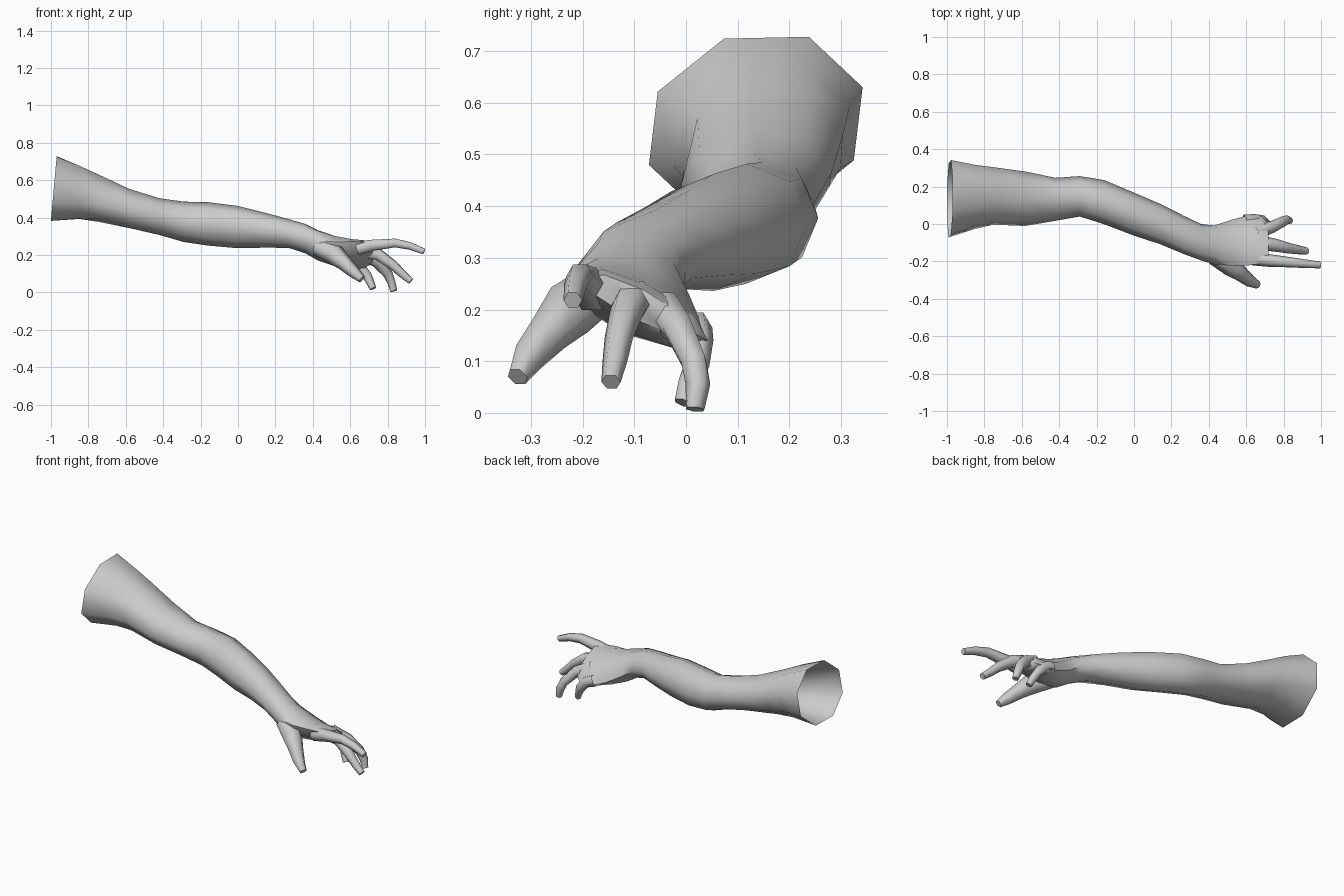
import bpy, bmesh, math
from mathutils import Vector


def loft(name, rings, cap_start=False, cap_end=True):
    """Skin a list of equal-length point rings into one smooth object."""
    bm = bmesh.new()
    loops = [[bm.verts.new(p) for p in r] for r in rings]
    n = len(loops[0])
    for a, b in zip(loops, loops[1:]):
        for i in range(n):
            j = (i + 1) % n
            bm.faces.new((a[i], a[j], b[j], b[i]))
    if cap_start:
        bm.faces.new(loops[0][::-1])
    if cap_end:
        bm.faces.new(loops[-1])
    bmesh.ops.recalc_face_normals(bm, faces=bm.faces)
    me = bpy.data.meshes.new(name)
    bm.to_mesh(me)
    bm.free()
    ob = bpy.data.objects.new(name, me)
    bpy.context.collection.objects.link(ob)
    bpy.ops.object.select_all(action='DESELECT')
    ob.select_set(True)
    bpy.context.view_layer.objects.active = ob
    bpy.ops.object.shade_smooth_by_angle(angle=math.radians(62))
    return ob


def section(x, y, z, a, b, tilt=0, slant=0, n=8):
    """Tilted oval in the yz plane; slant leans it along x."""
    t = math.radians(tilt)
    pts = []
    for i in range(n):
        w = 2 * math.pi * i / n
        u, v = a * math.cos(w), b * math.sin(w)
        dy = u * math.cos(t) - v * math.sin(t)
        dz = u * math.sin(t) + v * math.cos(t)
        pts.append((x + slant * dz, y + dy, z + dz))
    return pts


def digit(name, path, n=6):
    """Finger along a path of (x, y, z, radius)."""
    pts = [Vector(p[:3]) for p in path]
    rings = []
    for i, p in enumerate(pts):
        d = (pts[min(i + 1, len(pts) - 1)] - pts[max(i - 1, 0)]).normalized()
        side = d.cross(Vector((0, 0, 1))).normalized()
        up = side.cross(d)
        r = path[i][3]
        rings.append([p + r * (math.cos(w) * side + math.sin(w) * up)
                      for w in (2 * math.pi * k / n for k in range(n))])
    return loft(name, rings)


# Arm and palm: x, centre y, centre z, half width, half height, tilt, slant
arm = [
    (-0.985, 0.135, 0.555, 0.22, 0.18, 20, 0.09),
    (-0.85, 0.145, 0.535, 0.18, 0.15, 18),
    (-0.75, 0.150, 0.505, 0.157, 0.13, 12),
    (-0.58, 0.135, 0.448, 0.146, 0.105, 5),
    (-0.42, 0.132, 0.405, 0.115, 0.098),
    (-0.29, 0.148, 0.377, 0.108, 0.108),
    (-0.16, 0.117, 0.366, 0.118, 0.116),
    (0.00, 0.053, 0.349, 0.115, 0.113),
    (0.14, 0.000, 0.333, 0.108, 0.094),
    (0.27, -0.060, 0.315, 0.102, 0.077),
    (0.36, -0.098, 0.287, 0.098, 0.079, -8),
    (0.43, -0.112, 0.250, 0.108, 0.084, -15),
    (0.52, -0.100, 0.220, 0.132, 0.070, -22),
    (0.61, -0.088, 0.203, 0.150, 0.053, -27),
    (0.68, -0.085, 0.205, 0.142, 0.043, -27),
    (0.72, -0.095, 0.211, 0.115, 0.030, -27),
]
loft("arm_and_palm", [section(*s) for s in arm])

# Thumb and four fingers
digit("thumb", [(0.43, -0.17, 0.24, 0.05), (0.52, -0.225, 0.20, 0.056),
                (0.57, -0.265, 0.155, 0.042), (0.62, -0.305, 0.108, 0.033),
                (0.662, -0.326, 0.07, 0.021)])
digit("index_finger", [(0.64, -0.18, 0.235, 0.042), (0.72, -0.195, 0.252, 0.034),
                       (0.84, -0.205, 0.264, 0.027), (0.92, -0.213, 0.248, 0.023),
                       (0.995, -0.219, 0.218, 0.018)])
digit("middle_finger", [(0.66, -0.10, 0.22, 0.04), (0.75, -0.112, 0.202, 0.035),
                        (0.83, -0.13, 0.145, 0.028), (0.88, -0.138, 0.097, 0.024),
                        (0.925, -0.145, 0.06, 0.019)])
digit("ring_finger", [(0.65, -0.045, 0.20, 0.04), (0.74, -0.015, 0.165, 0.032),
                      (0.80, 0.015, 0.10, 0.027), (0.82, 0.023, 0.055, 0.024),
                      (0.833, 0.018, 0.007, 0.019)])
digit("little_finger", [(0.59, 0.015, 0.165, 0.036), (0.65, 0.02, 0.14, 0.033),
                        (0.69, 0.02, 0.09, 0.026), (0.707, 0.005, 0.055, 0.022),
                        (0.722, -0.006, 0.02, 0.018)])
